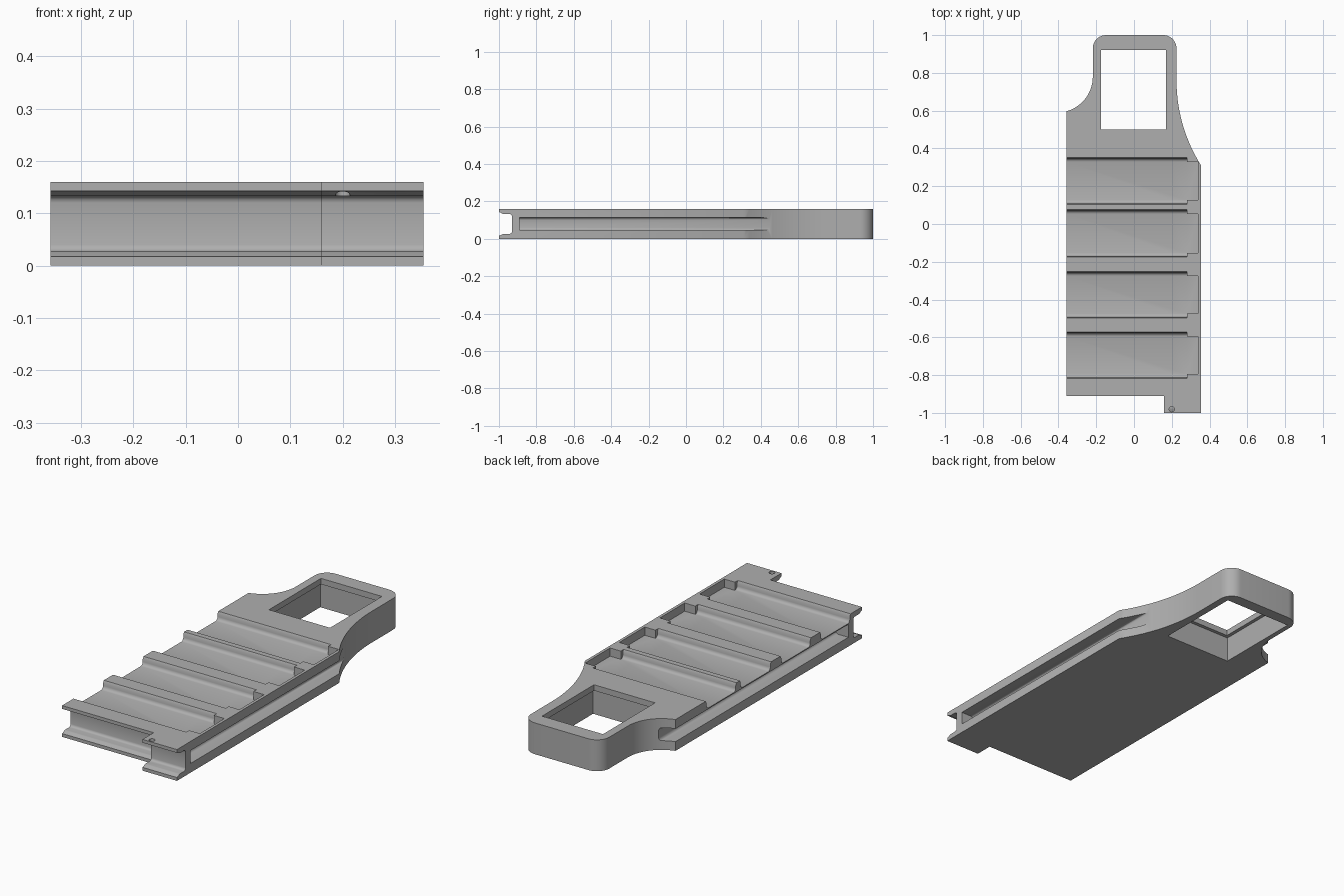
import bpy, bmesh
from math import sin, cos, pi, radians, asin
from mathutils import Vector

cube = bpy.data.objects.get("Cube")
if cube:
    bpy.data.objects.remove(cube, do_unlink=True)

HEIGHT = 0.16
LEFT, RIGHT = -0.358, 0.355
FLOOR = 0.118          # pocket floor height

grey = bpy.data.materials.new("plain grey")
grey.use_nodes = True
colour = (0.43, 0.43, 0.43, 1)
grey.diffuse_color = colour
grey.node_tree.nodes["Principled BSDF"].inputs["Base Color"].default_value = colour


def prism(name, points, axis, low, high):
    """Extrude a 2D profile along one axis; the profile uses the other two."""
    place = {"x": lambda p: Vector((low, p[0], p[1])),
             "y": lambda p: Vector((p[0], low, p[1])),
             "z": lambda p: Vector((p[0], p[1], low))}[axis]
    shift = Vector([high - low if axis == a else 0 for a in "xyz"])
    bm = bmesh.new()
    face = bm.faces.new([bm.verts.new(place(p)) for p in points])
    new = bmesh.ops.extrude_face_region(bm, geom=[face])["geom"]
    bmesh.ops.translate(bm, vec=shift,
                        verts=[v for v in new if isinstance(v, bmesh.types.BMVert)])
    bmesh.ops.recalc_face_normals(bm, faces=bm.faces)
    mesh = bpy.data.meshes.new(name)
    bm.to_mesh(mesh)
    bm.free()
    obj = bpy.data.objects.new(name, mesh)
    bpy.context.collection.objects.link(obj)
    mesh.materials.append(grey)
    return obj


def arc(cx, cy, radius, start, end, steps=10):
    return [(cx + radius * cos(start + (end - start) * i / steps),
             cy + radius * sin(start + (end - start) * i / steps))
            for i in range(steps + 1)]


def box(name, x, y, z):
    return prism(name, [(x[0], y[0]), (x[1], y[0]), (x[1], y[1]), (x[0], y[1])], "z", *z)


def cut(target, cutter):
    cutter.hide_render = True
    mod = target.modifiers.new("cut", "BOOLEAN")
    mod.operation, mod.solver, mod.object = "DIFFERENCE", "EXACT", cutter
    bpy.context.view_layer.objects.active = target
    bpy.ops.object.modifier_apply(modifier=mod.name)
    bpy.data.objects.remove(cutter, do_unlink=True)


def channel(edge, depth, low, high, flare):
    """Rounded channel profile: opens at edge, runs inward by the signed depth."""
    d, r = (1 if depth > 0 else -1), 0.013
    inner = edge + depth
    lower = [(edge - d * 0.05, low - flare), (edge, low - flare),
             (edge + d * 0.008, low - flare * 0.8), (edge + d * 0.02, low - flare * 0.1),
             (edge + d * 0.026, low)]
    lower += [(inner - d * r + d * r * sin(a), low + r - r * cos(a))
              for a in (0, pi / 6, pi / 3, pi / 2)]
    upper = [(u, low + high - v) for u, v in reversed(lower)]
    return lower + upper


# Plate with handle: stepped front edge, flared neck, rounded handle end
flare_r, neck_y = 0.844, 0.76
right_angle = pi + asin((neck_y - 0.31) / flare_r)
small_r, small_y = 0.19, 0.78
outline = [(LEFT, -0.91), (0.16, -0.91), (0.16, -1), (RIGHT, -1)]
outline += arc(0.225 + flare_r, neck_y, flare_r, right_angle, pi, 14)
outline += arc(0.155, 0.93, 0.07, 0, pi / 2)
outline += arc(-0.148, 0.93, 0.07, pi / 2, pi)
outline += arc(-0.218 - small_r, small_y, small_r, 0, -radians(74.5), 14)
outline[-1] = (LEFT, outline[-1][1])
plate = prism("rack_plate", outline, "z", 0, HEIGHT)

# Handle window with a narrow lip at the top
cut(plate, box("window_cutter", (-0.175, 0.17), (0.5, 0.92), (-0.1, 0.3)))
cut(plate, box("window_recess_cutter", (-0.193, 0.188), (0.482, 0.94), (-0.1, 0.13)))

# Front channels: main edge and projecting tab
cut(plate, prism("front_channel_cutter", channel(-0.91, 0.07, 0.027, 0.133, 0.01),
                 "x", -0.5, 0.16))
cut(plate, prism("tab_channel_cutter", channel(-1, 0.07, 0.027, 0.133, 0.01),
                 "x", 0.1, 0.5))

# Side channels, running out through the curved neck
cut(plate, prism("left_side_channel_cutter", channel(RIGHT, -0.07, 0.047, 0.113, 0),
                 "y", -0.89, 0.47))
cut(plate, prism("right_side_channel_cutter", channel(LEFT, 0.07, 0.047, 0.113, 0),
                 "y", -0.8, 0.75))


# Cross pockets: rounded floor corners, narrower at the closed end
def pocket(low, high):
    r = 0.017
    half = [(r - r * cos(a), FLOOR + r - r * sin(a)) for a in (0, pi / 6, pi / 3, pi / 2)]
    side = [(-0.006, 0.3), (-0.006, HEIGHT), (0, HEIGHT - 0.012)] + half
    return ([(low + u, v) for u, v in side]
            + [(high - u, v) for u, v in reversed(side)])


for low, high in ((0.11, 0.346), (-0.17, 0.07), (-0.492, -0.258), (-0.812, -0.578)):
    cut(plate, prism("pocket_cutter", pocket(low, high), "x", -0.5, 0.28))
    cut(plate, box("pocket_end_cutter", (0.2, 0.34), (low + 0.017, high - 0.017),
                   (FLOOR, 0.3)))

# Pin hole through the tab's top flange
cut(plate, prism("pin_hole_cutter", arc(0.2, -0.98, 0.014, 0, 2 * pi, 20)[:-1],
                 "z", 0.1, 0.3))

bpy.ops.object.select_all(action="DESELECT")
plate.select_set(True)
bpy.context.view_layer.objects.active = plate
bpy.ops.object.shade_smooth_by_angle(angle=radians(35))
